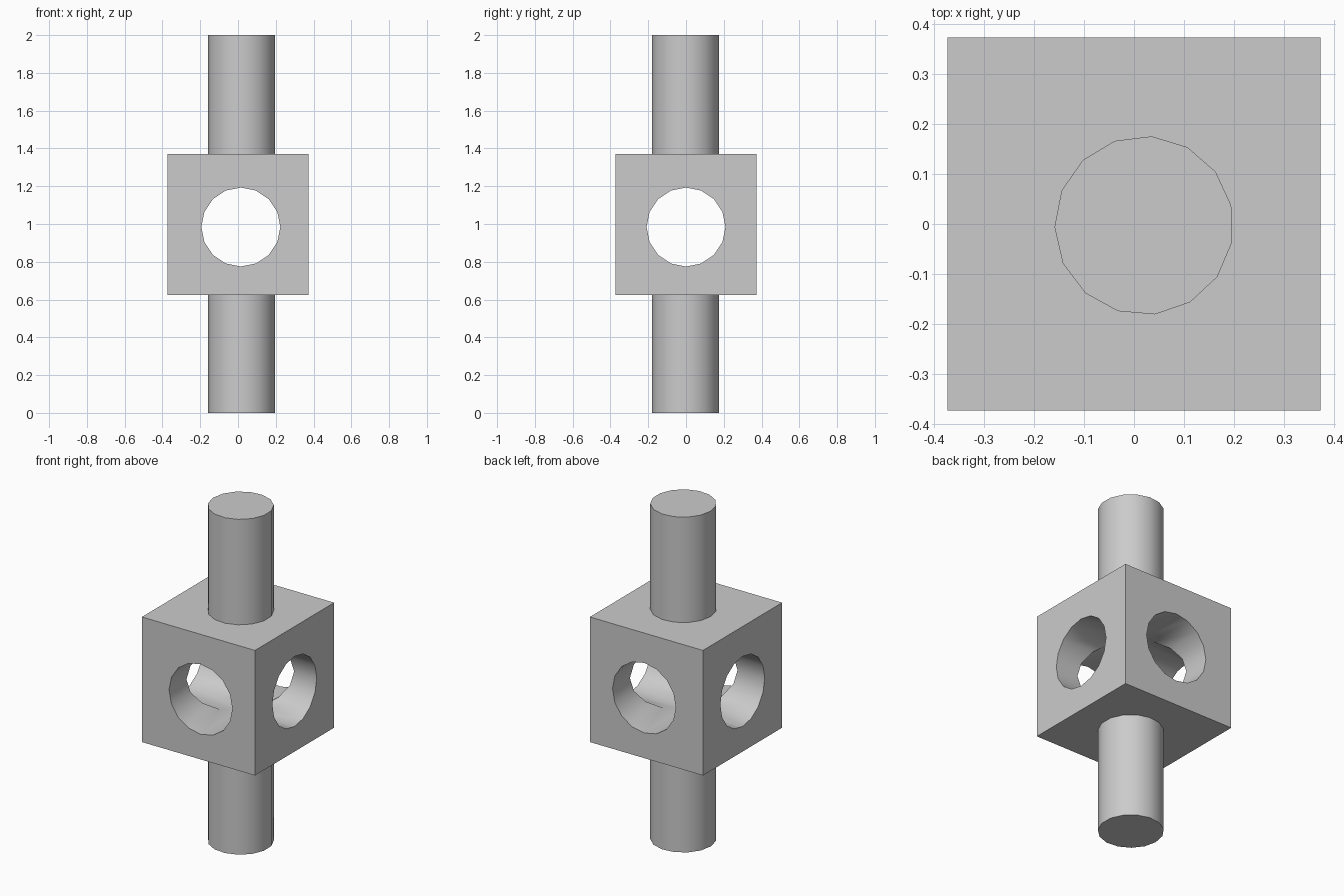
import bpy
import math

if "Cube" in bpy.data.objects:
    bpy.data.objects.remove(bpy.data.objects["Cube"])

grey = bpy.data.materials.new("plain_grey")
grey.diffuse_color = (0.6, 0.6, 0.6, 1)
grey.use_nodes = True
grey.node_tree.nodes["Principled BSDF"].inputs["Base Color"].default_value = grey.diffuse_color

BOTTOM, TOP = 0.625, 1.371      # block heights
HALF = 0.373                    # block half width


def cylinder(name, location, radius, depth, sides, rotation=(0, 0, 0)):
    bpy.ops.mesh.primitive_cylinder_add(vertices=sides, radius=radius, depth=depth,
                                        location=location, rotation=rotation)
    obj = bpy.context.object
    obj.name = name
    return obj


def finish(obj):
    obj.data.materials.clear()
    obj.data.materials.append(grey)
    bpy.ops.object.select_all(action='DESELECT')
    obj.select_set(True)
    bpy.context.view_layer.objects.active = obj
    bpy.ops.object.shade_smooth_by_angle(angle=math.radians(30))


# Central block
bpy.ops.mesh.primitive_cube_add(size=1, location=(0, 0, (BOTTOM + TOP) / 2))
block = bpy.context.object
block.name = "block"
block.scale = (2 * HALF, 2 * HALF, TOP - BOTTOM)

# Two crossing bores cut through the block
quarter = math.pi / 2
bores = [cylinder("bore_front_cutter", (0.015, 0, 0.984), 0.209, 1.2, 16, (quarter, 0.1, 0)),
         cylinder("bore_side_cutter", (0, 0, 0.984), 0.209, 1.2, 16, (0, quarter, 0))]
bores[0].rotation_euler = (quarter, 0, 0)
for bore in bores:
    bore.hide_render = True
    cut = block.modifiers.new("cut", 'BOOLEAN')
    cut.operation = 'DIFFERENCE'
    cut.solver = 'EXACT'
    cut.object = bore
bpy.context.view_layer.update()
bpy.ops.object.select_all(action='DESELECT')
block.select_set(True)
bpy.context.view_layer.objects.active = block
for cut in list(block.modifiers):
    bpy.ops.object.modifier_apply(modifier=cut.name)
for bore in bores:
    bpy.data.objects.remove(bore)
finish(block)

# Round rods above and below the block
for name, low, high in (("lower_rod", 0, BOTTOM), ("upper_rod", TOP, 2)):
    rod = cylinder(name, (0.02, -0.003, (low + high) / 2), 0.179, high - low, 15,
                   (0, 0, math.radians(-5)))
    finish(rod)
